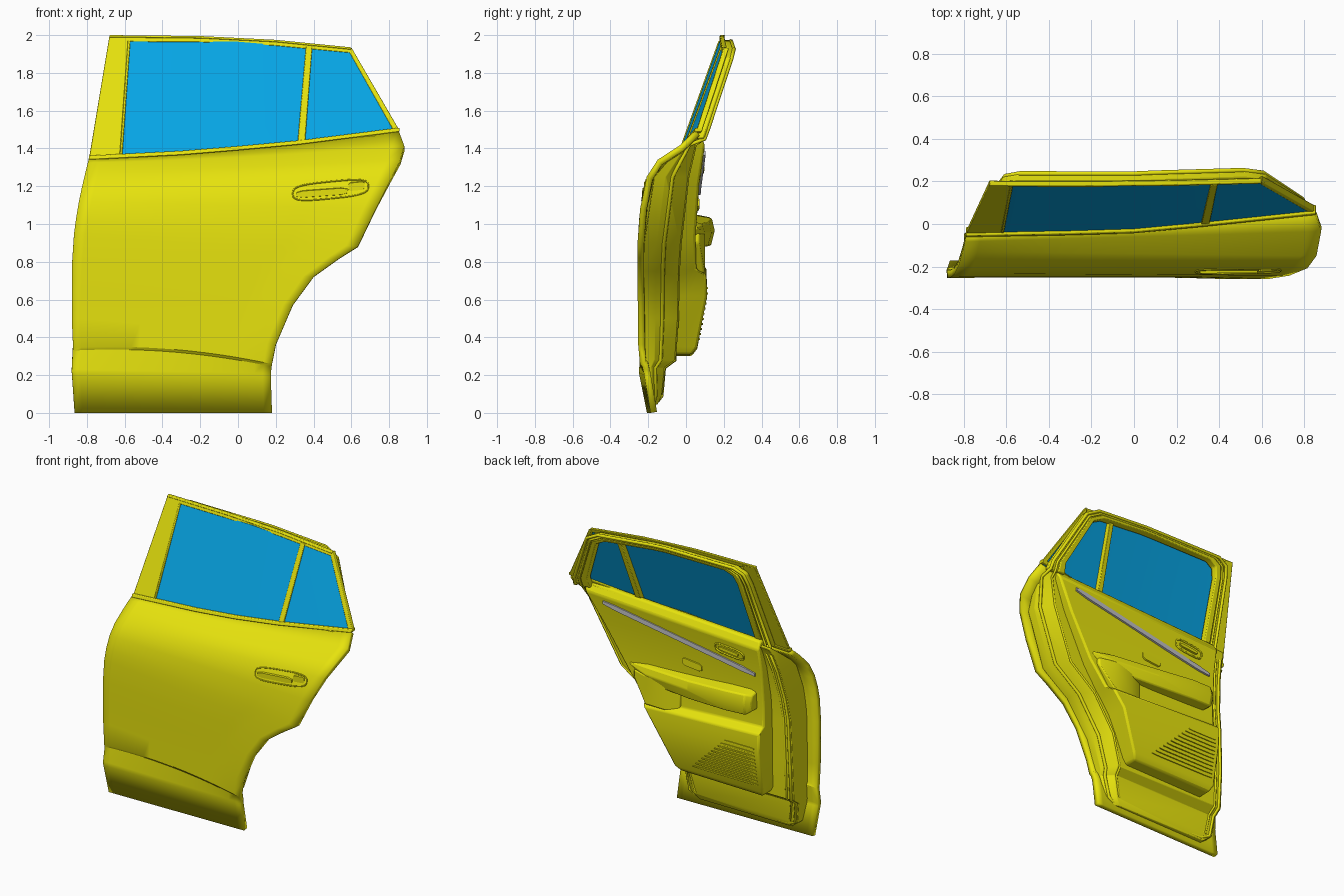
import bpy, bmesh, math
from mathutils import Vector
from mathutils.bvhtree import BVHTree

old = bpy.data.objects.get("Cube")
if old:
    bpy.data.objects.remove(old)


def material(name, rgb, rough=0.5):
    m = bpy.data.materials.new(name)
    m.use_nodes = True
    m.diffuse_color = (*rgb, 1)
    node = m.node_tree.nodes["Principled BSDF"]
    node.inputs["Base Color"].default_value = (*rgb, 1)
    node.inputs["Roughness"].default_value = rough
    return m


YELLOW = material("yellow_paint", (0.8, 0.77, 0.004))
BLUE = material("blue_glass", (0.002, 0.4, 0.83))
GREY = material("grey_trim", (0.55, 0.55, 0.57))


def mesh_object(name, bm, mat):
    me = bpy.data.meshes.new(name)
    bm.to_mesh(me)
    bm.free()
    ob = bpy.data.objects.new(name, me)
    me.materials.append(mat)
    bpy.context.collection.objects.link(ob)
    return ob


def loft(name, sections, mat=YELLOW, bevel=0.0):
    """Closed cross-sections joined in order and capped at both ends."""
    bm = bmesh.new()
    rings = [[bm.verts.new(p) for p in s] for s in sections]
    n = len(rings[0])
    for a, b in zip(rings, rings[1:]):
        for i in range(n):
            j = (i + 1) % n
            bm.faces.new((a[i], a[j], b[j], b[i]))
    bm.faces.new(rings[0])
    bm.faces.new(rings[-1])
    bmesh.ops.recalc_face_normals(bm, faces=bm.faces)
    ob = mesh_object(name, bm, mat)
    if bevel:
        mod = ob.modifiers.new("soft_edges", "BEVEL")
        mod.width, mod.segments, mod.limit_method = bevel, 2, "ANGLE"
    return ob


def slab(name, rows, bevel, slope=0.0):
    """Rows of (z left, x left, z right, x right, y front, y back)."""
    return loft(name, [[(xl, yf, zl), (xr, yf, zr), (xr, yf + .35 * (yb - yf), zr),
                        (xr - slope, yb, zr), (xl, yb, zl)]
                       for zl, xl, zr, xr, yf, yb in rows], YELLOW, bevel)


def tube(name, points, radius):
    cu = bpy.data.curves.new(name, "CURVE")
    cu.dimensions = "3D"
    cu.bevel_depth, cu.bevel_resolution = radius, 2
    sp = cu.splines.new("POLY")
    sp.points.add(len(points) - 1)
    for p, co in zip(sp.points, points):
        p.co = (*co, 1)
    sp.use_cyclic_u = True
    cu.materials.append(YELLOW)
    ob = bpy.data.objects.new(name, cu)
    bpy.context.collection.objects.link(ob)
    return ob


def surface(ob):
    tree = BVHTree.FromPolygons([v.co for v in ob.data.vertices],
                                [tuple(p.vertices) for p in ob.data.polygons])

    def y_at(x, z, side):
        hit = tree.ray_cast(Vector((x, side, z)), Vector((0, -side, 0)))[0]
        return hit.y if hit else 0.0
    return y_at


# Outer skin: z left, x left, z right, x right, y left, y right, arch of the row
skin_rows = [
    (0, -.865, 0, .18, -.207, -.188, 0),
    (.2, -.879, .185, .174, -.247, -.219, 0),
    (.215, -.88, .2, .174, -.25, -.222, 0),
    (.23, -.88, .21, .174, -.249, -.223, 0),
    (.33, -.875, .245, .178, -.238, -.232, .035),
    (.345, -.873, .258, .18, -.246, -.244, .035),
    (.5, -.88, .36, .2, -.247, -.245, .02),
    (.65, -.88, .57, .29, -.25, -.247, 0),
    (.8, -.878, .72, .4, -.253, -.25, 0),
    (.95, -.868, .82, .54, -.253, -.25, 0),
    (1.03, -.857, .88, .635, -.248, -.25, 0),
    (1.12, -.842, 1.08, .73, -.232, -.243, 0),
    (1.2, -.825, 1.25, .815, -.198, -.208, 0),
    (1.28, -.806, 1.34, .858, -.13, -.15, -.008),
    (1.325, -.795, 1.415, .88, -.083, -.035, -.014),
    (1.347, -.79, 1.495, .85, -.055, .048, -.02)]
COLS = 24
bm = bmesh.new()
grid = []
for zl, xl, zr, xr, yl, yr, arch in skin_rows:
    line = []
    for c in range(COLS + 1):
        u = c / COLS
        flare = 0.008 * max(0, (u - .8) / .2) if .3 < zr < 1 else 0
        line.append(bm.verts.new((xl + u * (xr - xl), yl + u * (yr - yl) - flare,
                                  zl + u * (zr - zl) + 4 * arch * u * (1 - u))))
    grid.append(line)
for a, b in zip(grid, grid[1:]):
    for i in range(COLS):
        bm.faces.new((a[i], a[i + 1], b[i + 1], b[i]))
skin = mesh_object("outer_skin", bm, YELLOW)
skin_y = surface(skin)
mod = skin.modifiers.new("thickness", "SOLIDIFY")
mod.thickness, mod.offset = 0.035, -1


# Window frame lies on a leaning surface
def lean(x, z, depth):
    back = max(0, x)
    return (x, 0.185 + 0.02 * back - 0.36 * (1.995 - 0.11 * back - z) + depth, z)


def strip(name, edge_a, edge_b, d0, d1, mat=YELLOW, bevel=0.004):
    return loft(name, [[lean(*a, d0), lean(*b, d0), lean(*b, d1), lean(*a, d1)]
                       for a, b in zip(edge_a, edge_b)], mat, bevel)


belt = [(-.79, 1.34), (-.3, 1.365), (0, 1.39), (.32, 1.42), (.855, 1.488)]
roof = [(-.68, 2), (-.2, 1.995), (.2, 1.975), (.6, 1.935)]
strip("belt_moulding", belt, [(x, z + .022) for x, z in belt], -.012, .03)
strip("pillar_cover", [belt[0], roof[0]], [(-.625, 1.36), (-.58, 1.985)], 0, .02)
strip("pillar_seal", [(-.625, 1.37), (-.583, 1.97)], [(-.612, 1.37), (-.57, 1.97)], -.004, .03)
strip("top_rail", [(-.6, 1.965), (-.2, 1.962), (.2, 1.943), (.6, 1.905)], roof, 0, .018)
strip("top_moulding", [(x, z - .012) for x, z in roof], roof, -.006, .01)
strip("rear_rail", [(.588, 1.91), (.825, 1.49)], [roof[-1], (.855, 1.495)], 0, .03)
strip("window_divider", [(.315, 1.425), (.36, 1.94)], [(.355, 1.43), (.393, 1.94)], -.006, .045)
strip("window_glass", [(-.625, 1.36), (0, 1.39), (.835, 1.48)],
      [(-.58, 1.975), (0, 1.965), (.6, 1.915)], .002, .009, BLUE, 0)

# Thick inner frame behind the glass, with its raised lip
inner = [(-.57, 1.38), (-.54, 1.84), (-.52, 1.9), (-.46, 1.93), (0, 1.93), (.1, 1.925),
         (.46, 1.89), (.54, 1.85), (.69, 1.52), (.68, 1.45)]
outer = [(-.69, 1.36), (-.64, 1.86), (-.62, 1.94), (-.55, 1.975), (0, 1.972), (.1, 1.968),
         (.52, 1.933), (.62, 1.88), (.81, 1.5), (.82, 1.45)]
strip("inner_frame", inner, outer, .018, .06, YELLOW, .012)
strip("inner_frame_lip", inner, [(a[0] * .6 + b[0] * .4, a[1] * .6 + b[1] * .4)
                                 for a, b in zip(inner, outer)], .03, .073, YELLOW, .006)

# Door shell behind the skin, sloping away from the wheel arch
SLOPE = .065
shell_rows = [
    (.045, -.72, .045, .06, -.19, -.15),
    (.09, -.78, .09, .1, -.2, -.13),
    (.24, -.8, .24, .135, -.222, -.115),
    (.28, -.8, .28, .15, -.225, -.06),
    (.55, -.8, .5, .22, -.225, -.045),
    (.85, -.79, .75, .39, -.225, -.04),
    (1, -.77, .9, .6, -.222, -.03),
    (1.2, -.74, 1.25, .77, -.17, .01),
    (1.32, -.72, 1.42, .83, -.02, .05),
    (1.375, -.7, 1.47, .82, .05, .08)]
slab("door_shell", shell_rows, .015, SLOPE)

# Rubber seals following the shell and the inner frame
for name, inset, radius, k, f, step in (("outer_seal", .02, .011, .15, .55, .02),
                                        ("inner_seal", .055, .008, .45, 1, SLOPE + .015)):
    left = [(r[1] + inset, r[5], max(r[0], .045 + inset)) for r in shell_rows[:-1]]
    right = [(r[3] - step, r[4] + (r[5] - r[4]) * f, max(r[2], .045 + inset))
             for r in shell_rows[:-1]]
    over = [lean(b[0] * (1 - k) + a[0] * k, b[1] * (1 - k) + a[1] * k, .062)
            for a, b in zip(inner, outer)]
    tube(name, left + over + right[::-1], radius)

# Interior door card
card = slab("door_card", [
    (.3, -.62, .31, .02, -.08, .03),
    (.34, -.64, .35, .05, -.08, .06),
    (.64, -.645, .62, .18, -.08, .112),
    (.77, -.645, .73, .26, -.08, .108),
    (.8, -.645, .76, .29, -.08, .055),
    (.93, -.645, .93, .42, -.08, .05),
    (1.2, -.64, 1.22, .6, -.04, .07),
    (1.36, -.635, 1.42, .72, .02, .1),
    (1.41, -.63, 1.48, .74, .03, .07)], .012)
card_y = surface(card)

# Armrest above the open map pocket
loft("armrest", [[(x, .0, lo), (x, y - .02, lo), (x, y, (lo + hi) / 2),
                  (x, y - .015, hi - .015), (x, .0, hi + .01)]
                 for x, lo, hi, y in ((.4, .96, 1, .065), (.25, .89, 1.015, .1),
                                      (-.1, .88, 1.025, .135), (-.4, .885, 1.045, .152),
                                      (-.55, .89, 1.05, .145), (-.59, .92, 1.04, .115))],
     YELLOW, .012)
loft("pocket_side", [[(x, 0, lo), (x, y, lo), (x, y, .95), (x, 0, .95)]
                     for x, lo, y in ((.0, .74, .06), (.1, .74, .1), (.25, .74, .1), (.36, .9, .07))],
     YELLOW, .01)


def ribbon(name, x0, z0, x1, z1, half, y_at, side, lift, mat=YELLOW, steps=8):
    """Slim raised bar that follows a surface between two points."""
    secs = []
    for i in range(steps + 1):
        t = i / steps
        x, z = x0 + t * (x1 - x0), z0 + t * (z1 - z0)
        y = y_at(x, z, side)
        h = half * (.6 if i in (0, steps) else 1)
        secs.append([(x, y - side * .02, z - h), (x, y + side * lift, z - h * .7),
                     (x, y + side * lift, z + h * .7), (x, y - side * .02, z + h)])
    return loft(name, secs, mat)


def oval(name, cx, cz, hx, hz, slope, y_at, side, radius):
    pts = []
    for i in range(32):
        a = math.tau * i / 32
        c, s = math.cos(a), math.sin(a)
        x = cx + hx * math.copysign(abs(c) ** .6, c)
        z = cz + hz * math.copysign(abs(s) ** .6, s) + slope * (x - cx)
        pts.append((x, y_at(x, z, side) + side * radius * .4, z))
    return tube(name, pts, radius)


# Interior details
ribbon("grey_accent", .58, 1.375, -.59, 1.165, .024, card_y, 1, .01, GREY, 12)
oval("inner_handle_rim", -.4, 1.285, .11, .033, .1, card_y, 1, .006)
ribbon("inner_handle", -.32, 1.293, -.47, 1.278, .016, card_y, 1, .012)
ribbon("grab_plate", -.02, 1.11, -.17, 1.095, .035, card_y, 1, .008)
for i in range(11):
    z = .39 + i * .027
    ribbon(f"speaker_slat_{i + 1}", -.61, z, -.1 - .028 * i, z, .007, card_y, 1, .005)

# Exterior handle
oval("handle_rim", .49, 1.18, .2, .045, .1, skin_y, -1, .004)
ribbon("handle_paddle", .31, 1.155, .58, 1.175, .024, skin_y, -1, .008)
ribbon("handle_lock_cap", .585, 1.195, .67, 1.203, .03, skin_y, -1, .005)

# Smooth shading with sharp edges kept
bpy.ops.object.select_all(action="DESELECT")
for ob in bpy.context.collection.objects:
    if ob.type == "MESH":
        ob.select_set(True)
        bpy.context.view_layer.objects.active = ob
bpy.ops.object.shade_smooth_by_angle(angle=math.radians(32))
